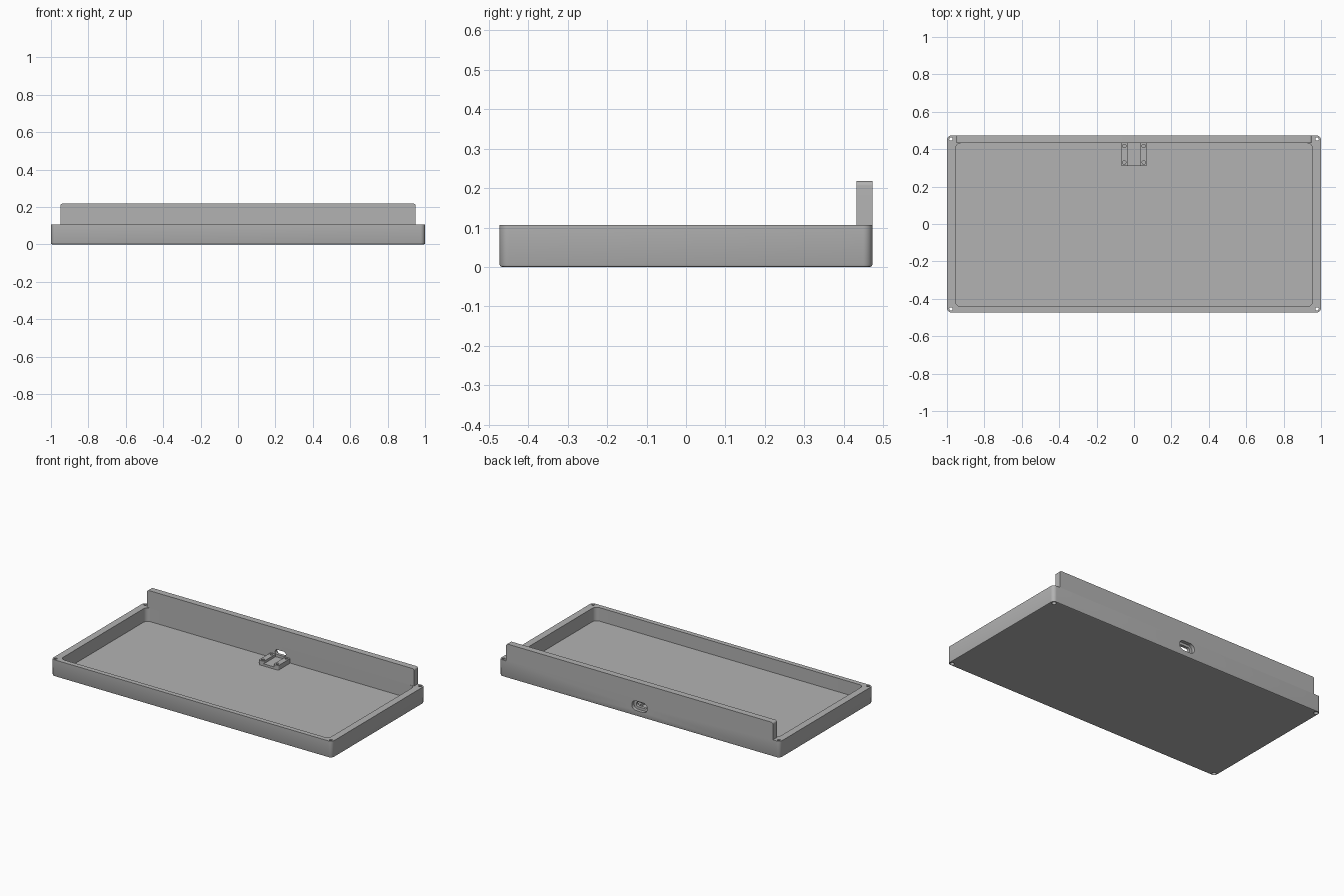
import bpy, bmesh
from math import cos, sin, pi, radians
from mathutils import Matrix, Vector

old = bpy.data.objects.get("Cube")
if old:
    bpy.data.objects.remove(old, do_unlink=True)

GREY = (0.45, 0.45, 0.45, 1)
grey = bpy.data.materials.new("plain grey")
grey.use_nodes = True
grey.diffuse_color = GREY
grey.node_tree.nodes["Principled BSDF"].inputs["Base Color"].default_value = GREY


def prism(name, size, center, radius, low, high, chamfer=0, steps=8, turn=None):
    """Rounded rectangle extruded from low to high, with an optional lower chamfer."""
    def ring(inset):
        pts = []
        r = radius - inset
        for i, (sx, sy) in enumerate([(1, 1), (-1, 1), (-1, -1), (1, -1)]):
            cx = center[0] + sx * (size[0] / 2 - radius)
            cy = center[1] + sy * (size[1] / 2 - radius)
            for k in range(steps + 1):
                a = (i + k / steps) * pi / 2
                pts.append((cx + r * cos(a), cy + r * sin(a)))
        return pts

    levels = [(low, 0), (high, 0)]
    if chamfer:
        levels = [(low, chamfer), (low + chamfer * 0.3, chamfer * 0.3),
                  (low + chamfer, 0), (high, 0)]
    bm = bmesh.new()
    rings = [[bm.verts.new((x, y, z)) for x, y in ring(inset)] for z, inset in levels]
    n = len(rings[0])
    for a, b in zip(rings, rings[1:]):
        for i in range(n):
            j = (i + 1) % n
            bm.faces.new((a[i], a[j], b[j], b[i]))
    bm.faces.new(rings[0][::-1])
    bm.faces.new(rings[-1])
    bmesh.ops.remove_doubles(bm, verts=bm.verts, dist=1e-6)
    if turn:
        bmesh.ops.transform(bm, matrix=turn, verts=bm.verts)
    bmesh.ops.recalc_face_normals(bm, faces=bm.faces)
    return finish(name, bm)


def rod(x, y, r1, r2, low, high):
    bm = bmesh.new()
    bmesh.ops.create_cone(bm, cap_ends=True, segments=20, radius1=r1, radius2=r2,
                          depth=high - low,
                          matrix=Matrix.Translation((x, y, (low + high) / 2)))
    return finish("hole_cutter", bm)


def finish(name, bm):
    mesh = bpy.data.meshes.new(name)
    bm.to_mesh(mesh)
    bm.free()
    mesh.materials.append(grey)
    ob = bpy.data.objects.new(name, mesh)
    bpy.context.collection.objects.link(ob)
    return ob


def carve(ob, cutters):
    """Subtract the cutters, keep the result and drop the helpers."""
    for c in cutters:
        m = ob.modifiers.new("cut", "BOOLEAN")
        m.operation, m.solver, m.object = "DIFFERENCE", "EXACT", c
    bpy.context.view_layer.update()
    deps = bpy.context.evaluated_depsgraph_get()
    mesh = bpy.data.meshes.new_from_object(ob.evaluated_get(deps))
    ob.modifiers.clear()
    ob.data = mesh
    for c in cutters:
        bpy.data.objects.remove(c, do_unlink=True)


FLOOR, RIM, TOP = 0.02, 0.107, 0.218
BACK, INNER_BACK = 0.473, 0.432
# Maps a flat profile (x, y) to the upright plane (x, z), extruded along y
UPRIGHT = Matrix(((1, 0, 0, 0), (0, 0, 1, 0), (0, 1, 0, 0), (0, 0, 0, 1)))

# Open tray with rounded corners
tray = prism("tray", (2, 2 * BACK), (0, 0), 0.024, 0, RIM, chamfer=0.006)
cutters = [prism("cavity", (1.91, 0.874), (0, INNER_BACK - 0.437), 0.03, FLOOR, 0.3)]

# Corner screw holes, countersunk below
for sx in (-1, 1):
    for sy in (-1, 1):
        x, y = sx * 0.979, sy * 0.454
        cutters += [rod(x, y, 0.009, 0.009, -0.05, 0.2),
                    rod(x, y, 0.015, 0.009, -0.002, 0.012)]

# Connector opening: wide outer recess and narrow slot through the back
PORT = (0, 0.066)
cutters += [prism("port_recess", (0.11, 0.062), PORT, 0.03, BACK - 0.022, 0.6, turn=UPRIGHT),
            prism("port_slot", (0.076, 0.03), PORT, 0.0149, 0.4, 0.6, turn=UPRIGHT)]
carve(tray, cutters)

# Raised back wall with rounded upper corners; its lower corners are trimmed off
back_wall = prism("back_wall", (1.9, 0.16), (0, TOP - 0.08), 0.012, INNER_BACK, BACK,
                  turn=UPRIGHT)
carve(back_wall, [prism("trim", (3, 1), (0, 0.4), 0.01, -0.1, RIM)])

# Connector board mount: base plate, two side pads with screw holes
mount_y = 0.373
mount = prism("mount_base", (0.14, 0.126), (0, mount_y), 0.01, FLOOR - 0.002, FLOOR + 0.014)
parts = [tray, back_wall, mount]
for side, sx in (("right", -1), ("left", 1)):
    pad = prism(side + "_mount_pad", (0.036, 0.126), (sx * 0.052, mount_y), 0.008,
                FLOOR + 0.01, FLOOR + 0.03)
    carve(pad, [rod(sx * 0.052, mount_y + dy, 0.009, 0.009, FLOOR + 0.012, 0.2)
                for dy in (-0.044, 0.044)])
    parts.append(pad)

# Smooth the rounded edges, keep the flat ones sharp
bpy.ops.object.select_all(action="DESELECT")
for ob in parts:
    ob.select_set(True)
bpy.context.view_layer.objects.active = tray
bpy.ops.object.shade_smooth_by_angle(angle=radians(30))
